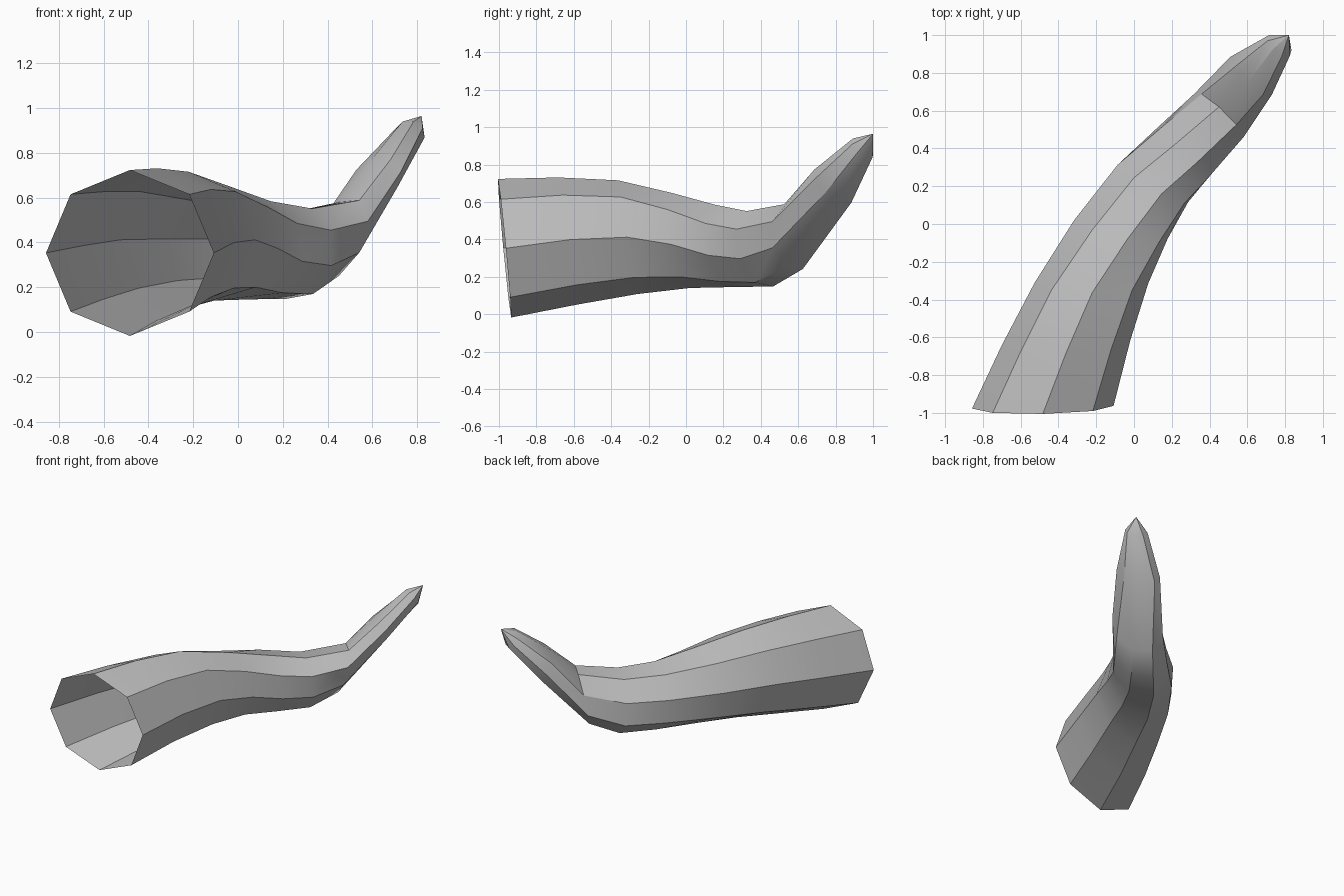
import bpy, bmesh, math
from mathutils import Vector

cube = bpy.data.objects.get("Cube")
if cube:
    bpy.data.objects.remove(cube, do_unlink=True)

SIDES = 8

# Horn sections from base to tip: centre, and two half-axes of each round section
SECTIONS = [
    ((-.483, -.97, .353), (.265, -.02, .262), (-.265, -.03, .262)),
    ((-.36, -.63, .392), (.24, -.03, .245), (-.24, -.045, .235)),
    ((-.225, -.312, .412), (.215, -.038, .215), (-.21, -.035, .215)),
    ((-.07, -.03, .395), (.2, -.07, .165), (-.15, 0, .195)),
    ((.1, .215, .365), (.165, -.108, .12), (-.1, .03, .19)),
    ((.275, .395, .35), (.14, -.125, .105), (-.06, .025, .18)),
    ((.45, .575, .415), (.13, -.115, .08), (0, .045, .165)),
    ((.62, .785, .685), (.11, -.1, .035), (-.02, -.04, .09)),
    ((.77, .945, .89), (.055, -.055, .02), (-.035, -.02, .05)),
]
TIP = (.82, 1, .965)


def flat_material(name, color):
    mat = bpy.data.materials.new(name)
    mat.use_nodes = True
    mat.diffuse_color = color
    mat.node_tree.nodes["Principled BSDF"].inputs["Base Color"].default_value = color
    return mat


def add_ring(bm, centre, axis_a, axis_b):
    c, a, b = Vector(centre), Vector(axis_a), Vector(axis_b)
    angles = [math.tau * (k - 1) / SIDES for k in range(SIDES)]
    return [bm.verts.new(c + a * math.cos(t) + b * math.sin(t)) for t in angles]


# Curved, tapering horn, open at the base and pointed at the tip
bm = bmesh.new()
rings = [add_ring(bm, *section) for section in SECTIONS]
for low, high in zip(rings, rings[1:]):
    for k in range(SIDES):
        n = (k + 1) % SIDES
        bm.faces.new((low[k], low[n], high[n], high[k]))
tip = bm.verts.new(TIP)
for k in range(SIDES):
    bm.faces.new((rings[-1][k], rings[-1][(k + 1) % SIDES], tip))
bmesh.ops.recalc_face_normals(bm, faces=bm.faces)

mesh = bpy.data.meshes.new("horn")
bm.to_mesh(mesh)
bm.free()
horn = bpy.data.objects.new("horn", mesh)
bpy.context.collection.objects.link(horn)
mesh.materials.append(flat_material("horn grey", (.5, .5, .5, 1)))

# Soft along the length, crisp along the facet ridges
bpy.ops.object.select_all(action="DESELECT")
horn.select_set(True)
bpy.context.view_layer.objects.active = horn
bpy.ops.object.shade_smooth_by_angle(angle=math.radians(30))
